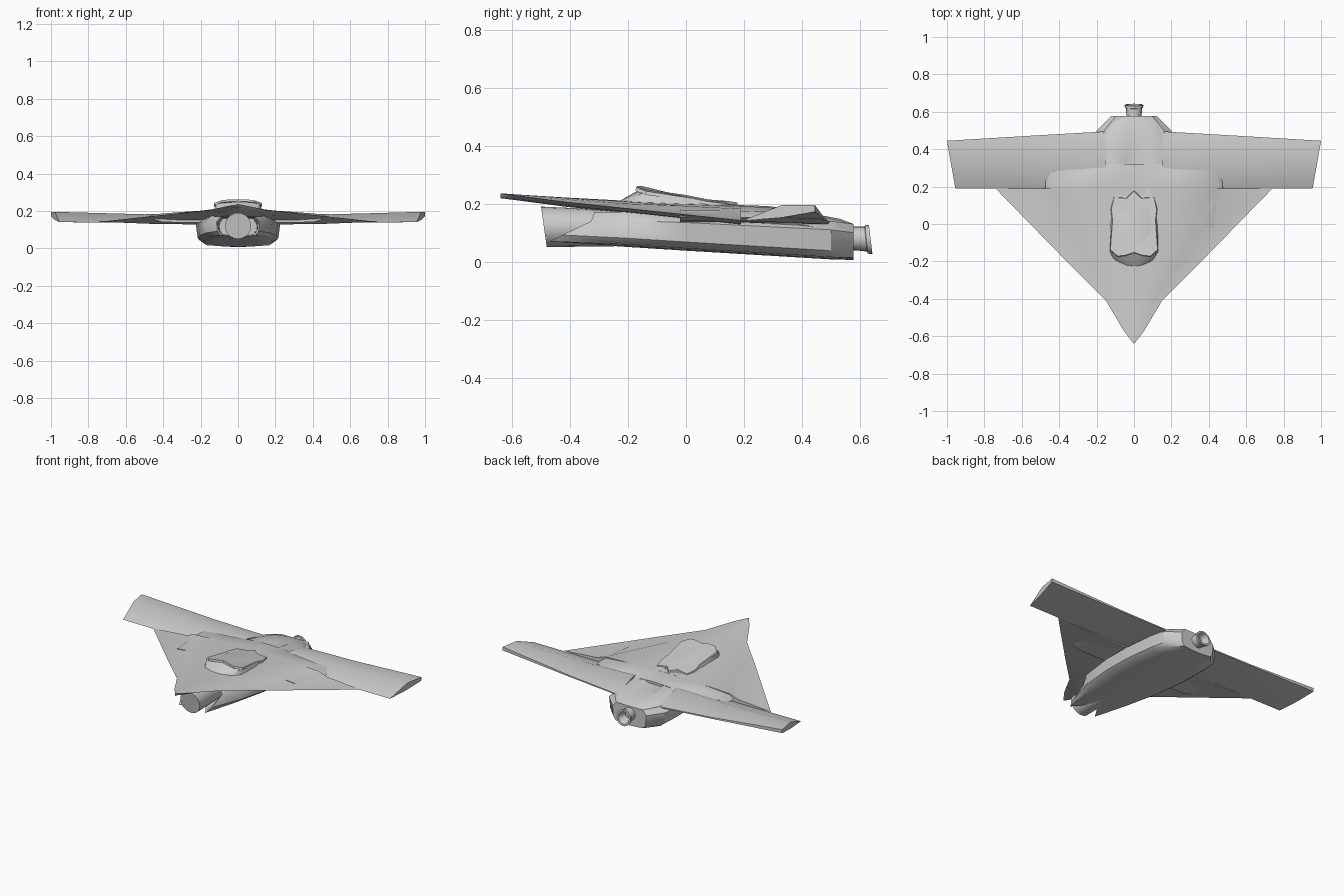
import bpy, math
from mathutils import Vector


def build(name, verts, faces, angle=35):
    me = bpy.data.meshes.new(name)
    me.from_pydata(verts, [], faces)
    ob = bpy.data.objects.new(name, me)
    bpy.context.collection.objects.link(ob)
    bpy.ops.object.select_all(action='DESELECT')
    ob.select_set(True)
    bpy.context.view_layer.objects.active = ob
    bpy.ops.object.mode_set(mode='EDIT')
    bpy.ops.mesh.select_all(action='SELECT')
    bpy.ops.mesh.normals_make_consistent(inside=False)
    bpy.ops.object.mode_set(mode='OBJECT')
    bpy.ops.object.shade_smooth_by_angle(angle=math.radians(angle))
    return ob


def loft(name, rings, caps=(True, True), angle=35):
    n = len(rings[0])
    verts = [Vector(p) for r in rings for p in r]
    faces = []
    for i in range(len(rings) - 1):
        for j in range(n):
            a, b = i * n + j, i * n + (j + 1) % n
            faces.append((a, b, b + n, a + n))
    if caps[0]:
        faces.append(tuple(range(n)))
    if caps[1]:
        faces.append(tuple(range((len(rings) - 1) * n, len(rings) * n)))
    return build(name, verts, faces, angle)


def sym(half):
    # half ring from top centre to bottom centre, completed by mirroring
    return half + [(-x, y, z) for x, y, z in reversed(half[1:-1])]


def tube(name, stations, seg=20, caps=(False, False)):
    # stations: y, centre z, radius, y tilt per unit z
    rings = []
    for y, zc, r, tilt in stations:
        rings.append([(r * math.cos(t), y + tilt * r * math.sin(t), zc + r * math.sin(t))
                      for t in (2 * math.pi * k / seg for k in range(seg))])
    return loft(name, rings, caps)


# Delta-shaped upper shell: y, half width, edge z, centre top z, shoulder bulge
rings = []
for y, w, ze, zt, b in [(-0.64, 0.002, 0.235, 0.236, 0), (-0.57, 0.055, 0.226, 0.231, 0.0),
                        (-0.41, 0.15, 0.205, 0.221, 0.002), (-0.22, 0.34, 0.185, 0.211, 0.004),
                        (0.0, 0.555, 0.162, 0.202, 0.012), (0.19, 0.74, 0.142, 0.196, 0.016)]:
    s = ze + (zt - ze) * 0.45
    rings.append(sym([(0, y, zt), (w * 0.28, y, zt - 0.1 * (zt - ze)), (w * 0.6, y, s + b),
                      (w * 0.68, y, s - b * 0.3), (w, y, ze), (w * 0.6, y, ze - 0.012),
                      (0, y, ze - 0.016)]))
loft("delta_shell", rings)

# Raised fairing where the shell meets the wings
rings = []
for y, w, zt in [(-0.02, 0.45, 0.185), (0.19, 0.475, 0.183), (0.28, 0.47, 0.18), (0.32, 0.2, 0.175)]:
    rings.append(sym([(0, y, zt + 0.012), (w * 0.5, y, zt + 0.008), (w * 0.93, y, zt - 0.008),
                      (w, y, zt - 0.03), (w * 0.9, y, 0.14), (0, y, 0.135)]))
loft("shoulder_fairing", rings)

# Wings
for side, name in ((1, "right_wing"), (-1, "left_wing")):
    root = [(0.15, 0.17, 0.137), (0.15, 0.31, 0.188), (0.15, 0.495, 0.137),
            (0.15, 0.495, 0.13), (0.15, 0.31, 0.13)]
    mid = [(0.5, 0.19, 0.138), (0.5, 0.32, 0.182), (0.5, 0.475, 0.155),
           (0.5, 0.475, 0.146), (0.5, 0.31, 0.136)]
    tip = [(0.955, 0.19, 0.14), (0.98, 0.33, 0.195), (1.0, 0.445, 0.195),
           (1.0, 0.445, 0.172), (0.98, 0.33, 0.152)]
    loft(name, [[(side * x, y, z) for x, y, z in r] for r in (root, mid, tip)])

# Lower hull, with swept open intake lips and a hollow interior
rings = []
outer = [(-0.36, 0.115, 0.17, 0.062, 0.11), (-0.22, 0.18, 0.172, 0.052, 0.0),
         (0.0, 0.215, 0.165, 0.038, 0), (0.2, 0.225, 0.155, 0.026, 0),
         (0.4, 0.215, 0.145, 0.014, 0), (0.5, 0.2, 0.14, 0.008, 0), (0.578, 0.12, 0.13, 0.006, 0)]


def hull(y, w, zt, zb, sweep):
    return sym([(0, y + sweep * 0.4, zt), (w * 0.8, y + sweep * 0.4, zt), (w, y + sweep * 0.3, zt - 0.03),
                (w * 0.96, y - sweep * 0.6, zb + 0.03), (w * 0.82, y - sweep, zb + 0.008),
                (w * 0.45, y - sweep * 0.4, zb + 0.003), (0, y + sweep * 0.3, zb)])


rings = [hull(-0.12, 0.1, 0.16, 0.065, 0), hull(-0.34, 0.107, 0.165, 0.068, 0.11)]
rings += [hull(*s) for s in outer]
loft("lower_hull", rings)

# Sensor barrel below the nose, with slanted front
tube("nose_barrel", [(-0.49, 0.12, 0.07, -0.14), (-0.36, 0.118, 0.066, -0.05),
                     (-0.1, 0.11, 0.055, 0)], caps=(True, True))

# Rear spine
rings = []
for y, w, zt, dip in [(0.12, 0.215, 0.2, 0.0), (0.2, 0.215, 0.194, 0.015), (0.36, 0.205, 0.18, 0.012),
                      (0.44, 0.2, 0.165, 0.0), (0.53, 0.165, 0.148, 0), (0.578, 0.11, 0.13, 0)]:
    rings.append(sym([(0, y, zt - dip), (w * 0.22, y, zt - dip), (w * 0.32, y, zt),
                      (w * 0.65, y, zt - 0.006), (w * 0.92, y, zt - 0.022), (w, y, zt - 0.045),
                      (w * 0.9, y, 0.09), (0, y, 0.09)]))
loft("rear_spine", rings)

# Dorsal hump
rings = []
for y, w, zt, zb in [(-0.225, 0.05, 0.212, 0.2), (-0.19, 0.1, 0.232, 0.19), (-0.15, 0.12, 0.252, 0.18),
                     (0.0, 0.118, 0.23, 0.18), (0.15, 0.1, 0.2, 0.17)]:
    rings.append(sym([(0, y, zt), (w * 0.7, y, zt - 0.004), (w, y, zt - 0.016),
                      (w * 1.12, y, zb), (0, y, zb)]))
loft("dorsal_hump", rings)

# Jagged dorsal panel following the slope of the hump
outline = [(0, 0.18), (0.04, 0.14), (0.11, 0.145), (0.125, 0.08), (0.118, 0.02),
           (0.13, -0.14), (0.09, -0.175), (0.045, -0.17), (0, -0.155)]
outline += [(-x, y) for x, y in reversed(outline[1:-1])]


def slope(x, y):
    return 0.26 - (y + 0.15) * 0.168 - abs(x) ** 2 * 0.9


loft("dorsal_panel", [[(x, y, slope(x, y) - 0.012) for x, y in outline],
                      [(x * 0.97, y * 0.98, slope(x, y)) for x, y in outline]], angle=30)

# Exhaust nozzle: flared, slanted lip, hollow inside
tube("exhaust_nozzle", [(0.55, 0.082, 0.043, 0), (0.585, 0.08, 0.041, -0.05), (0.62, 0.078, 0.043, -0.1),
                        (0.622, 0.077, 0.049, -0.1), (0.637, 0.076, 0.05, -0.12),
                        (0.637, 0.076, 0.038, -0.12), (0.59, 0.08, 0.022, 0)], caps=(True, True))
